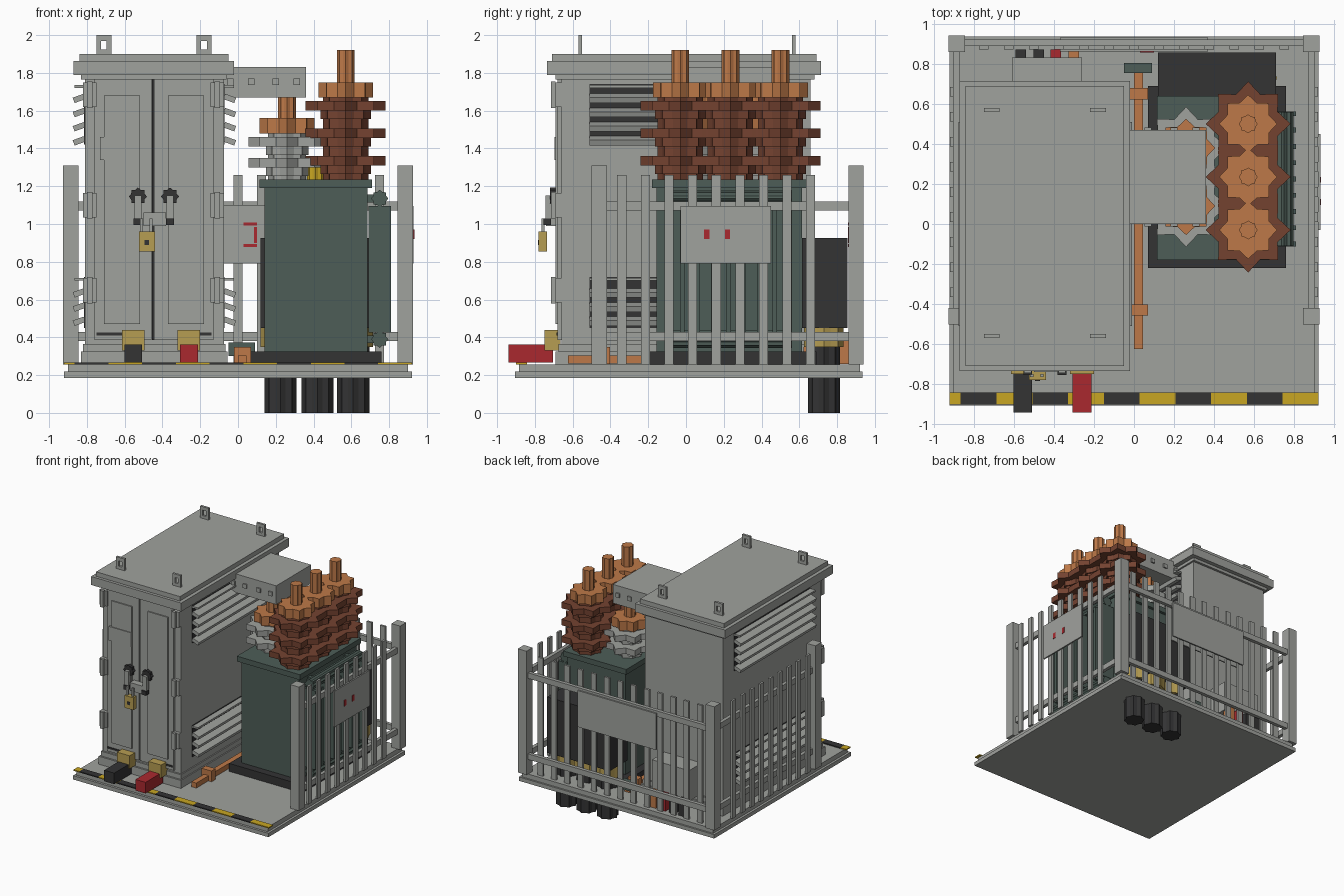
import bpy, bmesh, math
from mathutils import Matrix

if "Cube" in bpy.data.objects:
    bpy.data.objects.remove(bpy.data.objects["Cube"])


def mat(name, r, g, b):
    m = bpy.data.materials.new(name)
    m.diffuse_color = (r, g, b, 1)
    m.use_nodes = True
    m.node_tree.nodes["Principled BSDF"].inputs["Base Color"].default_value = m.diffuse_color
    return m


GREY = mat("painted_steel_grey", .35, .36, .34)
GREEN = mat("tank_green", .075, .11, .095)
DARK = mat("rubber_black", .033, .033, .034)
COPPER = mat("copper", .51, .19, .065)
BROWN = mat("brown_porcelain", .175, .055, .030)
BRASS = mat("brass", .47, .34, .085)
YELLOW = mat("hazard_yellow", .58, .38, .016)
RED = mat("red", .40, .022, .028)


def finish(name, bm, m):
    bmesh.ops.recalc_face_normals(bm, faces=bm.faces)
    me = bpy.data.meshes.new(name)
    bm.to_mesh(me)
    bm.free()
    ob = bpy.data.objects.new(name, me)
    me.materials.append(m)
    bpy.context.collection.objects.link(ob)
    return ob


def box(name, x0, x1, y0, y1, z0, z1, m=GREY, tilt=0):
    """Box from its limits, optionally tilted about the y axis."""
    bm = bmesh.new()
    bmesh.ops.create_cube(bm, size=1)
    c = Matrix.Translation(((x0 + x1) / 2, (y0 + y1) / 2, (z0 + z1) / 2))
    bm.transform(c @ Matrix.Rotation(tilt, 4, 'Y')
                 @ Matrix.Diagonal((x1 - x0, y1 - y0, z1 - z0, 1)))
    return finish(name, bm, m)


def star(name, x, y, z0, z1, r, m, inner=.75, axis='Z'):
    """Eight-pointed prism; axis 'Y' runs it from y=z0 to y=z1 at (x, z=y)."""
    bm = bmesh.new()
    ring = []
    for i in range(16):
        a, q = math.tau * i / 16, r * (inner if i % 2 else 1)
        u, v = q * math.cos(a), q * math.sin(a)
        ring.append(bm.verts.new((x + u, y + v, z0) if axis == 'Z' else (x + u, z0, y + v)))
    f = bm.faces.new(ring)
    ext = bmesh.ops.extrude_face_region(bm, geom=[f])['geom']
    d = (0, 0, z1 - z0) if axis == 'Z' else (0, z1 - z0, 0)
    bmesh.ops.translate(bm, vec=d, verts=[v for v in ext if isinstance(v, bmesh.types.BMVert)])
    return finish(name, bm, m)


# Base slab in two steps with hazard edge
box("slab_lower", -.92, .92, -.905, .935, .185, .218)
box("slab_upper", -.90, .90, -.885, .92, .218, .257)
edges = [-.92] + [-.865 + .1786 * i for i in range(10)] + [.92]
for i in range(11):
    box("hazard_stripe", edges[i], edges[i + 1], -.90, -.842, .257, .266, DARK if i % 2 and i < 10 else YELLOW)

# Cabinet shell and roof
box("cabinet_plinth", -.83, -.055, -.69, .69, .257, .325)
box("cabinet_plinth_step", -.82, -.065, -.675, .675, .325, .365)
box("cabinet_body", -.81, -.075, -.66, .66, .365, 1.79)
box("roof_collar", -.83, -.06, -.69, .68, 1.765, 1.80)
box("roof_eave", -.87, -.02, -.735, .715, 1.79, 1.862)
box("roof_cap", -.84, -.05, -.71, .69, 1.862, 1.90)
for x in (-.71, -.18):
    for y in (-.56, .57):
        for s in (-1, 1):
            box("lifting_eye_leg", x + s * .027 - .012, x + s * .027 + .012, y - .01, y + .01, 1.90, 2.0)
        box("lifting_eye_bridge", x - .039, x + .039, y - .01, y + .01, 1.97, 2.0)
        box("lifting_eye_foot", x - .039, x + .039, y - .01, y + .01, 1.90, 1.925)

# Double doors with raised panels, hinges and dark seams
box("door_seam", -.455, -.435, -.668, -.655, .385, 1.775, DARK)
for x0, x1, p0, p1 in ((-.76, -.457, -.71, -.52), (-.445, -.13, -.37, -.18)):
    box("door", x0, x1, -.68, -.655, .385, 1.765)
    box("door_panel", p0, p1, -.69, -.68, .47, 1.68)
for x0, x1 in ((-.75, -.57), (-.32, -.14)):
    box("door_bottom_vent", x0, x1, -.686, -.68, .41, .425, DARK)
box("door_label_plate", -.73, -.52, -.697, -.68, 1.34, 1.46)
for x in (-.785, -.11):
    for z in (.65, 1.10, 1.685):
        box("hinge_leaf", x - .035, x + .035, -.69, -.655, z - .065, z + .065)
        box("hinge_knuckle", x - .015, x + .015, -.715, -.69, z - .07, z + .07)

# Door handles, hasp and padlock
for x, s in ((-.53, 1), (-.36, -1)):
    star("handle_hub", x, 1.145, -.72, -.69, .048, DARK, .8, 'Y')
    box("handle_stem", x - .018, x + .018, -.745, -.71, 1.03, 1.15)
    box("handle_grip", x - .022, x + .022, -.755, -.715, .995, 1.03, DARK)
box("hasp", -.50, -.38, -.74, -.685, .99, 1.06)
for x in (-.51, -.46):
    box("padlock_shackle", x - .008, x + .008, -.765, -.75, .95, 1.03)
box("padlock_body", -.525, -.44, -.78, -.735, .855, .96, BRASS)
box("padlock_keyhole", -.495, -.47, -.784, -.779, .89, .915, DARK)

# Front wheel chocks with brass brackets
for x, m in ((-.555, DARK), (-.26, RED)):
    box("chock", x - .047, x + .047, -.94, -.705, .268, .362, m)
    box("chock_bracket", x - .06, x + .06, -.75, -.665, .33, .44, BRASS)

# Side louvres: tilted slats over a dark opening
for s in (-1, 1):
    side = -.4425 + s * .3675

    for z0, z1, zs in ((1.42, 1.74, (1.665, 1.59, 1.515, 1.44)), (.45, .72, (.635, .56, .485))):
        box("louvre_opening", side - .004, side + .004, -.51, .51, z0, z1, DARK)
        lo, hi = sorted((side, side + s * .055))
        box("louvre_hood", lo, hi, -.51, .51, z1 - .02, z1 - .005)
        for z in zs:
            lo, hi = sorted((side, side + s * .062))
            box("louvre_slat", lo, hi, -.51, .51, z - .015, z + .015, GREY, s * .35)

# Rear junction box with four cable tails
box("junction_box", -.61, -.26, .655, .83, .38, .64)
for x, m in ((-.565, DARK), (-.475, DARK), (-.39, RED), (-.30, COPPER)):
    box("cable_tail", x - .026, x + .026, .80, .872, .258, .40, m)

# Bus duct between cabinet and transformer
box("bus_duct", -.08, .36, 0, .47, 1.67, 1.83)
for x in (-.04, .07, .20, .31):
    for y in (0, .47):
        box("duct_bolt", x - .017, x + .017, y - .012, y + .012, 1.735, 1.77)

# Transformer tank and lid
box("tank_skid", .07, .76, -.22, .69, .257, .325, DARK)
box("tank", .14, .685, -.155, .615, .325, 1.19, GREEN)
box("tank_lid", .115, .71, -.18, .64, 1.19, 1.235, GREEN)

# Radiator headers and fins
for z in (.39, 1.135):
    star("radiator_header", .75, z, -.11, .56, .046, GREEN, .8, 'Y')
    for y in (-.02, .47):
        box("radiator_stub", .68, .75, y - .02, y + .02, z - .02, z + .02, GREEN)
for i in range(9):
    y = -.10 + i * .08125
    box("radiator_fin", .69, .81, y - .012, y + .012, .425, 1.095, GREEN)

# Cable box with glands and down-going cables
box("cable_box", .12, .71, .615, .855, .45, .925, DARK)
for x in (.225, .42, .61):
    star("power_cable", x, .73, 0, .37, .085, DARK, .85)
    star("cable_gland", x, .73, .35, .45, .105, BRASS, .9)


def bushing(label, x, y, m, body, shed, sheds, cap, rod_top):
    """Insulator stack: core, sheds, metal cap and terminal rod."""
    star(label + "_core", x, y, 1.23, cap[0], body, m, .85)
    for z in sheds:
        star(label + "_shed", x, y, z, z + .05, shed, m, .75)
        star(label + "_collar", x, y, z - .045, z, body * 1.12, m, .85)
    star(label + "_cap", x, y, cap[0], cap[1], .145, COPPER, .78)
    star(label + "_terminal", x, y, cap[1], rod_top, .047, COPPER, .85)


for y in (-.03, .235, .50):
    bushing("high_bushing", .57, y, BROWN, .12, .212, (1.31, 1.455, 1.60), (1.67, 1.75), 1.92)
for y in (.09, .38):
    bushing("low_bushing", .26, y, GREY, .10, .205, (1.30, 1.41), (1.48, 1.56), 1.68)
star("filler_plug", .41, .235, 1.23, 1.30, .045, YELLOW, .85)

# Floor earth bar with clamps
box("earth_bar", 0, .045, -.625, .76, .262, .305, COPPER)
for y in (-.43, .65):
    box("earth_clamp", -.022, .07, y - .028, y + .028, .258, .35, COPPER)
box("earth_terminal", -.05, .09, .755, .805, .30, .372, GREEN)

# Fence posts, rails and pickets
for x in (-.885, .885):
    for y in (-.46, .90):
        box("fence_post", x - .041, x + .041, y - .041, y + .041, .257, 1.31)
for z in (.405, 1.095):
    box("back_rail", -.86, .86, .89, .92, z - .024, z + .024)
    for x in (-.885, .885):
        box("side_rail", x - .015, x + .015, -.43, .87, z - .024, z + .024)
for i in range(13):
    x = -.75 + i * .125
    box("back_picket", x - .024, x + .024, .872, .89, .257, 1.26)
for s in (-1, 1):
    for i in range(9):
        y = -.34 + i * .125
        lo, hi = sorted((s * .90, s * .918))
        box("side_picket", lo, hi, y - .024, y + .024, .257, 1.26)

# Warning plates on the fence with small red marks
box("back_sign", -.37, .37, .92, .932, .79, 1.10)
box("side_sign", .918, .93, -.03, .45, .79, 1.095)
for y in (.11, .22):
    box("side_sign_mark", .93, .934, y - .014, y + .014, .92, .97, RED)
box("back_sign_inner", -.37, .37, .862, .872, .79, 1.10)
for z in (.885, 1.0):
    box("back_sign_mark", .03, .10, .857, .862, z - .008, z + .008, RED)
box("back_sign_mark", .085, .10, .857, .862, .90, .985, RED)
